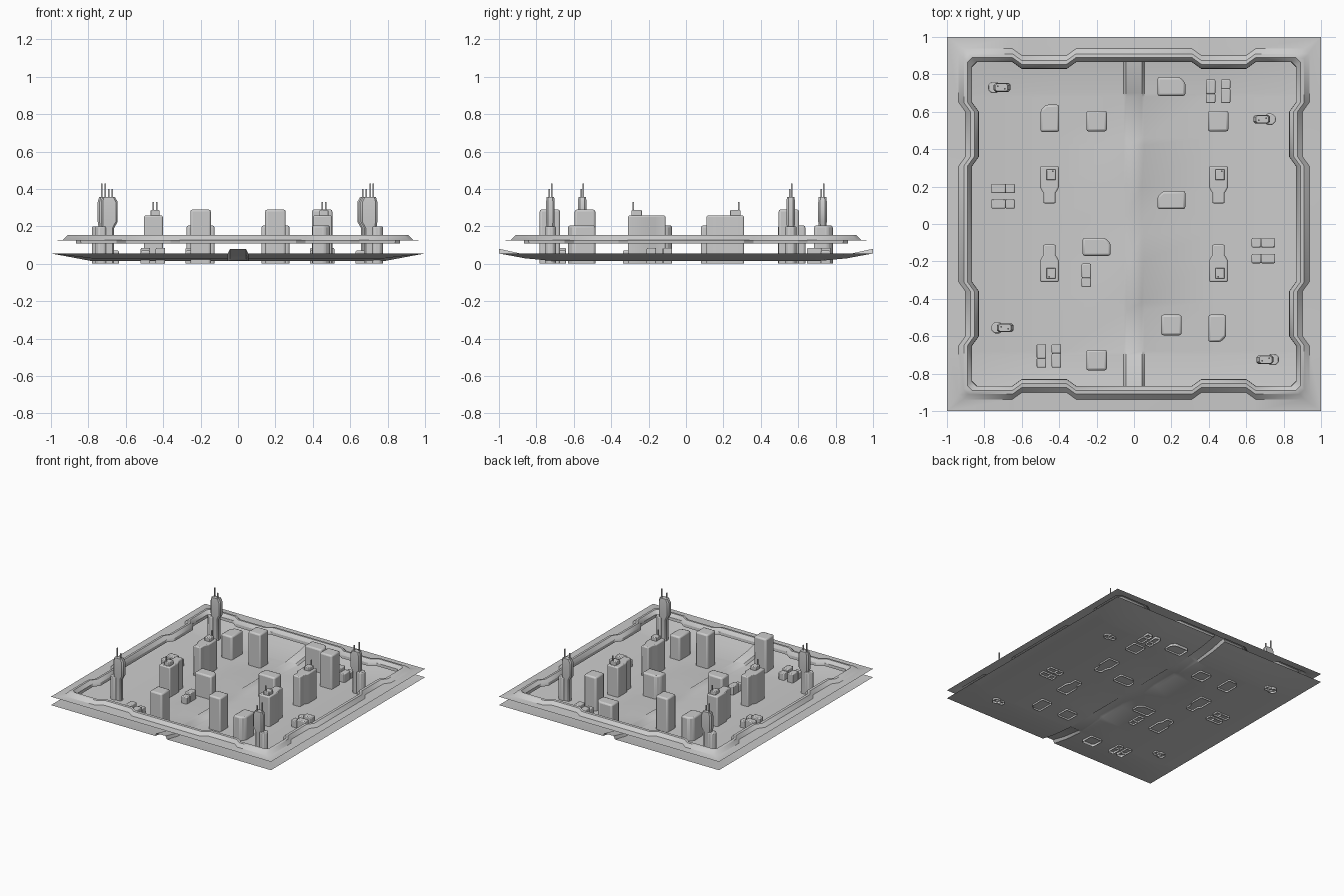
import bpy, bmesh

if "Cube" in bpy.data.objects:
    bpy.data.objects.remove(bpy.data.objects["Cube"])


def make(name, bm, bevel=0.0, up=False):
    bmesh.ops.remove_doubles(bm, verts=bm.verts, dist=1e-5)
    if not up:
        bmesh.ops.recalc_face_normals(bm, faces=bm.faces)
    me = bpy.data.meshes.new(name)
    bm.to_mesh(me)
    bm.free()
    ob = bpy.data.objects.new(name, me)
    bpy.context.collection.objects.link(ob)
    if bevel:
        m = ob.modifiers.new("bevel", 'BEVEL')
        m.width, m.segments, m.limit_method = bevel, 2, 'ANGLE'
    bpy.ops.object.select_all(action='DESELECT')
    bpy.context.view_layer.objects.active = ob
    ob.select_set(True)
    bpy.ops.object.shade_smooth_by_angle(angle=0.6)
    return ob


def loft(name, rings, bevel=0.0, cap=True):
    """Stack closed outlines [(points, z)] into a shell, open at the bottom."""
    bm = bmesh.new()
    loops = [[bm.verts.new((x, y, z)) for x, y in pts] for pts, z in rings]
    for a, b in zip(loops, loops[1:]):
        n = len(a)
        for i in range(n):
            j = (i + 1) % n
            bm.faces.new((a[i], a[j], b[j], b[i]))
    if cap:
        bm.faces.new(loops[-1])
    return make(name, bm, bevel)


def rect(x0, x1, y0, y1, c=0.0):
    if not c:
        return [(x0, y0), (x1, y0), (x1, y1), (x0, y1)]
    return [(x0 + c, y0), (x1 - c, y0), (x1, y0 + c), (x1, y1 - c),
            (x1 - c, y1), (x0 + c, y1), (x0, y1 - c), (x0, y0 + c)]


def block(name, outline, z0, z1, bevel=0.008):
    return loft(name, [(outline, z0), (outline, z1)], bevel)


def antenna(x, y, z0, z1):
    block("antenna", rect(x - .004, x + .004, y - .004, y + .004), z0, z1, 0)


# dished ground sheet with a raised road strip along x = 0
xs = [-1, -.78, -.4, -.055, -.042, .042, .055, .4, .78, 1]
half = [(1, .025), (.86, .02), (.7, .015), (.68, .003), (.46, .002), (.42, .012), (.2, .01), (.05, .002)]
rows = [(-y, h) for y, h in half] + [(y, h) for y, h in reversed(half)]
bm = bmesh.new()
grid = []
for y, h in rows:
    line = []
    for x in xs:
        edge = max(0, (max(abs(x), abs(y)) - .78) / .22)
        line.append(bm.verts.new((x, y, .014 + .041 * edge + (h if abs(x) < .05 else 0))))
    grid.append(line)
for a, b in zip(grid, grid[1:]):
    for i in range(len(xs) - 1):
        bm.faces.new((a[i], a[i + 1], b[i + 1], b[i]))
make("ground", bm, up=True)


# raised rim sheet with notched ridge
def rim_outline(r, notch=.036):
    c = r - .025
    side = [(-c, 0), (-.65, 0), (-.6, notch), (-.36, notch), (-.31, 0),
            (.31, 0), (.36, notch), (.6, notch), (.65, 0), (c, 0)]
    pts = [(t, -(r - d)) for t, d in side]
    out = []
    for k in range(4):
        out += pts
        pts = [(-y, x) for x, y in pts]
    return out


border = rim_outline(1, 0)
border = [(1 if x > .97 else -1 if x < -.97 else x, 1 if y > .97 else -1 if y < -.97 else y) for x, y in border]
loft("rim", [(border, .124), (rim_outline(.937), .127), (rim_outline(.91), .153),
             (rim_outline(.89), .155), (rim_outline(.867), .13), (rim_outline(.865), .107)], cap=False)

# square towers
for x, y in [(-.2, .55), (.45, .55), (.2, -.54), (-.2, -.728)]:
    block("square_tower", rect(x - .055, x + .055, y - .055, y + .055), 0, .29, .012)

# mid-height blocks with one cut corner: half sizes and cut corner direction
for x, y, a, b, sx, sy in [(.2, .735, .075, .05, 1, 1), (-.45, .565, .05, .073, -1, 1),
                           (.2, .128, .075, .048, -1, 1), (-.2, -.122, .075, .048, 1, 1),
                           (.445, -.558, .048, .073, 1, -1)]:
    c = .03
    pts = [(-a, -b), (a, -b), (a, b - c), (a - c, b), (-a, b)]
    block("cut_corner_block", [(x + sx * u, y + sy * v) for u, v in pts], 0, .205, .012)

# stepped-plan towers with roof box and antenna
for sx in (-1, 1):
    for sy in (-1, 1):
        pts = [(-.033, .11), (.033, .11), (.033, .165), (.05, .195), (.05, .31),
               (-.05, .31), (-.05, .195), (-.033, .165)]
        block("stepped_tower", [(sx * .452 + u, sy * v) for u, v in pts], 0, .258)
        cx, cy = sx * .452 + .008, sy * .263
        block("roof_box", rect(cx - .025, cx + .025, cy - .029, cy + .029), .25, .287, .005)
        antenna(cx + .009 * sy, sy * .283, .28, .33)

# slim tall towers with low round annex and antennas
for s, x, y in [(-1, -.72, .73), (-1, -.703, -.555), (1, .698, .56), (1, .715, -.725)]:
    def plan(x0, x1, w, c):
        p, q = sorted((x + s * x0, x + s * x1))
        return rect(p, q, y - w, y + w, c)
    loft("slim_tower", [(plan(-.04, .025, .02, .009), 0), (plan(-.04, .025, .02, .009), .19),
                        (plan(-.06, .03, .023, .01), .225), (plan(-.06, .03, .023, .01), .33),
                        (plan(-.045, .022, .02, .009), .358)])
    block("round_annex", plan(-.005, .06, .03, .018), 0, .2, .006)
    antenna(x + s * .008, y + .006, .35, .43)
    antenna(x - s * .03, y - .006, .35, .4)

# low double sheds: centre, long axis, side of the small part
for x, y, axis, d in [(.41, .71, 'y', -1), (.49, .71, 'y', 1), (-.495, -.705, 'y', -1), (-.415, -.705, 'y', 1),
                      (-.255, -.275, 'y', -1), (-.7, .19, 'x', 1), (-.7, .108, 'x', 1),
                      (.692, -.1, 'x', -1), (.692, -.185, 'x', -1)]:
    for lo, hi, h in [(-.063, .014, .085), (.012, .063, .07)]:
        p, q = sorted((d * lo, d * hi))
        w = .025
        o = rect(x + p, x + q, y - w, y + w) if axis == 'x' else rect(x - w, x + w, y + p, y + q)
        block("shed", o, 0, h, .006)
